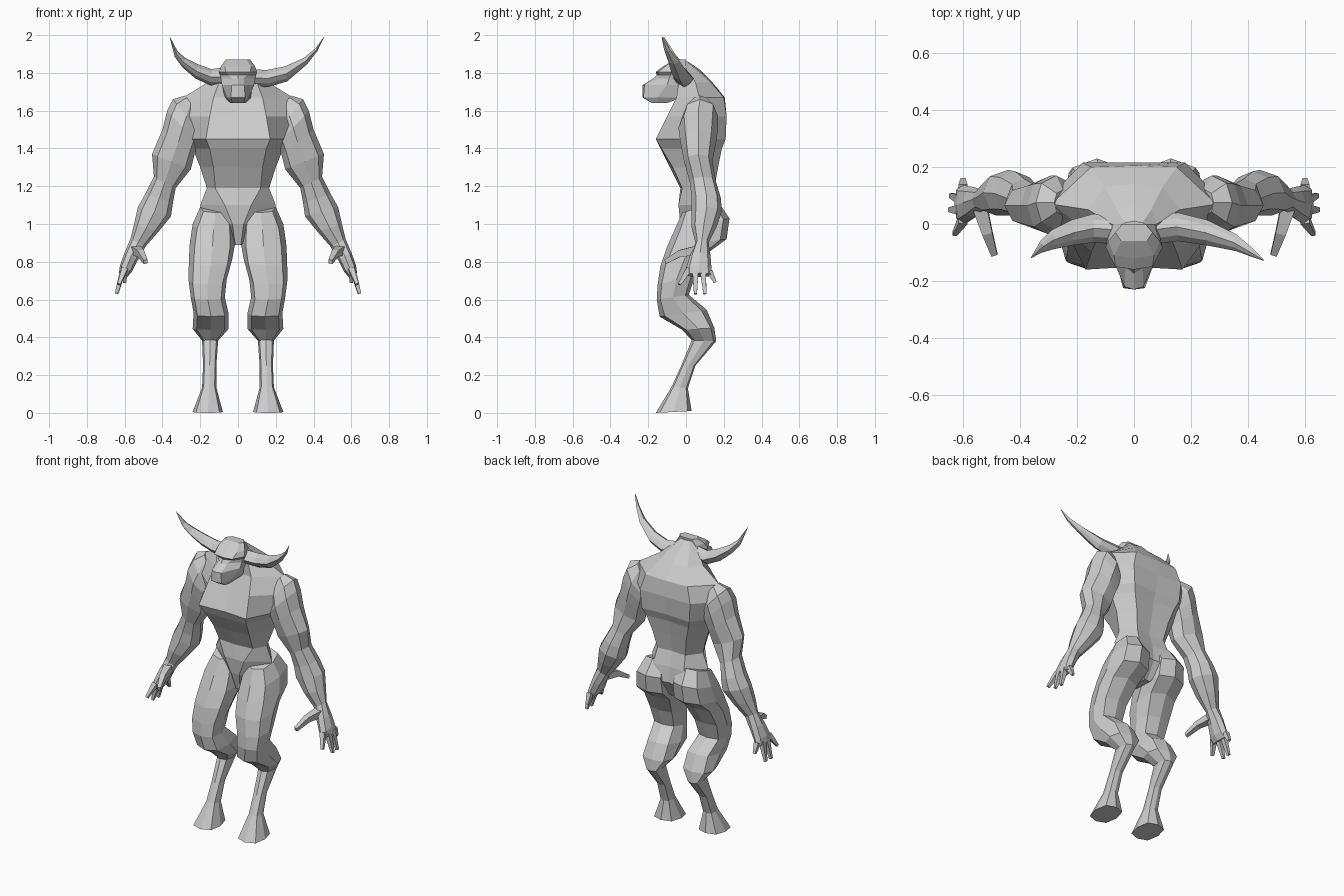
import bpy, bmesh, math
from mathutils import Vector

grey = bpy.data.materials.new("stone grey")
grey.diffuse_color = (0.6, 0.6, 0.6, 1)


def loft(name, rings):
    """Skin a list of equal-length point rings and cap both ends."""
    bm = bmesh.new()
    vs = [[bm.verts.new(p) for p in r] for r in rings]
    n = len(vs[0])
    for a, b in zip(vs, vs[1:]):
        for i in range(n):
            j = (i + 1) % n
            bm.faces.new((a[i], a[j], b[j], b[i]))
    bm.faces.new(vs[0])
    bm.faces.new(vs[-1])
    bmesh.ops.remove_doubles(bm, verts=bm.verts[:], dist=0.0005)
    bmesh.ops.recalc_face_normals(bm, faces=bm.faces[:])
    me = bpy.data.meshes.new(name)
    bm.to_mesh(me)
    bm.free()
    me.materials.append(grey)
    ob = bpy.data.objects.new(name, me)
    bpy.context.collection.objects.link(ob)
    return ob


def level(z, fc, fx, fy, sx, sy, bx, by, bc):
    """Mirrored eight-point level: front centre, front, side, back, back centre."""
    return [(0, fc, z), (fx, fy, z), (sx, sy, z), (bx, by, z), (0, bc, z),
            (-bx, by, z), (-sx, sy, z), (-fx, fy, z)]


def oval(c, u, v, k=0.78):
    """Eight-sided ring about c with half axes u and v."""
    c, u, v = Vector(c), Vector(u), Vector(v)
    return [c + u * a + v * b for a, b in
            ((1, 0), (k, k), (0, 1), (-k, k), (-1, 0), (-k, -k), (0, -1), (k, -k))]


def flip(rings, s):
    return [[(p[0] * s, p[1], p[2]) for p in r] for r in rings]


def spike(p0, p1, r0, r1, mid=None):
    """Tapered four-sided digit from p0 to p1, optionally bent through mid."""
    pts = [Vector(p) for p in ((p0, mid, p1) if mid else (p0, p1))]
    d = (pts[-1] - pts[0]).normalized()
    u = d.cross(Vector((1, 0, 0))).normalized()
    v = d.cross(u)
    out = []
    for i, p in enumerate(pts):
        r = r0 + (r1 - r0) * i / (len(pts) - 1)
        out.append([p + (u * a + v * b) * r for a, b in ((1, 1), (-1, 1), (-1, -1), (1, -1))])
    return out


# torso from crotch to the hump behind the head
loft("torso", [level(*r) for r in (
    (0.89, 0.00, 0.015, 0.00, 0.02, 0.06, 0.02, 0.12, 0.12),
    (1.00, -0.03, 0.03, -0.03, 0.17, 0.06, 0.10, 0.20, 0.18),
    (1.10, -0.04, 0.07, -0.04, 0.20, 0.06, 0.11, 0.18, 0.17),
    (1.19, -0.03, 0.12, -0.02, 0.165, 0.06, 0.10, 0.15, 0.14),
    (1.30, -0.085, 0.13, -0.07, 0.20, 0.08, 0.12, 0.17, 0.16),
    (1.40, -0.135, 0.15, -0.13, 0.24, 0.08, 0.15, 0.19, 0.18),
    (1.45, -0.15, 0.17, -0.16, 0.28, 0.06, 0.17, 0.21, 0.20),
    (1.57, -0.09, 0.15, -0.10, 0.33, 0.06, 0.18, 0.215, 0.215),
    (1.67, -0.04, 0.13, -0.05, 0.29, 0.07, 0.15, 0.20, 0.205),
    (1.75, -0.04, 0.10, -0.04, 0.16, 0.05, 0.10, 0.13, 0.14),
    (1.82, -0.03, 0.06, -0.03, 0.08, 0.00, 0.06, 0.05, 0.07),
    (1.86, -0.03, 0.03, -0.03, 0.05, -0.01, 0.03, 0.005, 0.01))])

# head with muzzle, eye sockets, brow and crown
loft("head", [level(*r) for r in (
    (1.64, -0.18, 0.03, -0.18, 0.04, -0.15, 0.04, -0.10, -0.10),
    (1.67, -0.23, 0.038, -0.225, 0.058, -0.15, 0.07, -0.02, -0.02),
    (1.735, -0.23, 0.033, -0.22, 0.085, -0.10, 0.08, 0.00, 0.00),
    (1.77, -0.175, 0.03, -0.15, 0.09, -0.09, 0.08, 0.00, 0.00),
    (1.79, -0.155, 0.05, -0.135, 0.095, -0.08, 0.08, 0.00, 0.00),
    (1.805, -0.16, 0.065, -0.15, 0.10, -0.08, 0.08, 0.00, 0.00),
    (1.835, -0.12, 0.07, -0.11, 0.09, -0.06, 0.07, 0.00, 0.00),
    (1.87, -0.06, 0.045, -0.06, 0.065, -0.03, 0.04, 0.00, 0.00))])

# horns: top and bottom edge points, centre y, half depth; the tips differ in length
HORNS = {
    "right_horn": ((0.07, 1.82, 0.08, 1.73, -0.02, 0.05), (0.15, 1.815, 0.16, 1.725, -0.01, 0.05),
                   (0.25, 1.835, 0.26, 1.755, -0.03, 0.045), (0.35, 1.88, 0.365, 1.845, -0.065, 0.03),
                   (0.41, 1.93, 0.42, 1.915, -0.10, 0.016), (0.454, 1.99, 0.456, 1.989, -0.127, 0.002)),
    "left_horn": ((-0.07, 1.83, -0.08, 1.73, -0.02, 0.05), (-0.14, 1.82, -0.15, 1.735, -0.015, 0.05),
                  (-0.21, 1.845, -0.225, 1.77, -0.03, 0.045), (-0.28, 1.88, -0.295, 1.83, -0.055, 0.035),
                  (-0.32, 1.915, -0.335, 1.885, -0.08, 0.022), (-0.36, 1.99, -0.362, 1.989, -0.118, 0.002))}
for name, rows in HORNS.items():
    loft(name, [oval(((a + c) / 2, y, (b + d) / 2), ((a - c) / 2, 0, (b - d) / 2), (0, h, 0), 0.6)
                for a, b, c, d, y, h in rows])

# leg rings: inner x, outer x, front y, front z, back y, back z
LEG = ((0.04, 0.20, -0.02, 1.06, 0.17, 1.12),
       (0.02, 0.24, -0.06, 0.97, 0.23, 1.03),
       (0.015, 0.255, -0.10, 0.88, 0.215, 0.92),
       (0.03, 0.26, -0.135, 0.78, 0.12, 0.85),
       (0.06, 0.262, -0.15, 0.68, 0.05, 0.73),
       (0.07, 0.25, -0.155, 0.60, 0.015, 0.625),
       (0.05, 0.235, -0.14, 0.51, 0.11, 0.545),
       (0.05, 0.24, -0.02, 0.44, 0.15, 0.45),
       (0.105, 0.19, 0.03, 0.385, 0.16, 0.38),
       (0.115, 0.185, -0.025, 0.25, 0.05, 0.25),
       (0.115, 0.19, -0.075, 0.14, 0.01, 0.13),
       (0.08, 0.24, -0.16, 0.0, 0.03, 0.01))

# arm rings: outer x, outer z, inner x, inner z, front y, back y
ARM = ((0.28, 1.68, 0.22, 1.60, 0.03, 0.12),
       (0.345, 1.66, 0.20, 1.48, -0.02, 0.17),
       (0.375, 1.60, 0.21, 1.42, -0.04, 0.17),
       (0.40, 1.50, 0.23, 1.37, -0.03, 0.16),
       (0.455, 1.37, 0.25, 1.29, -0.01, 0.14),
       (0.445, 1.25, 0.33, 1.19, 0.02, 0.16),
       (0.49, 1.16, 0.345, 1.11, 0.03, 0.185),
       (0.53, 1.09, 0.355, 1.04, 0.03, 0.19),
       (0.55, 1.00, 0.42, 0.96, 0.03, 0.16),
       (0.57, 0.92, 0.49, 0.88, 0.05, 0.12),
       (0.60, 0.85, 0.53, 0.81, 0.02, 0.13),
       (0.625, 0.78, 0.56, 0.75, 0.0, 0.135),
       (0.63, 0.74, 0.585, 0.72, 0.0, 0.14))

# finger root and tip
FINGERS = (((0.60, 0.125, 0.75), (0.60, 0.155, 0.69)), ((0.61, 0.09, 0.75), (0.642, 0.10, 0.63)),
           ((0.61, 0.05, 0.75), (0.645, 0.05, 0.63)), ((0.60, 0.015, 0.76), (0.63, -0.035, 0.68)))

leg = [oval(((a + b) / 2, (yf + yb) / 2, (zf + zb) / 2), ((b - a) / 2, 0, 0),
            (0, (yb - yf) / 2, (zb - zf) / 2)) for a, b, yf, zf, yb, zb in LEG]
arm = [oval(((a + c) / 2, (yf + yb) / 2, (b + d) / 2), ((a - c) / 2, 0, (b - d) / 2),
            (0, (yb - yf) / 2, 0), 0.72) for a, b, c, d, yf, yb in ARM]
for side, s in (("right", 1), ("left", -1)):
    loft(side + "_leg", flip(leg, s))
    loft(side + "_arm", flip(arm, s))
    loft(side + "_thumb", flip(spike((0.54, 0.06, 0.86), (0.49, -0.108, 0.80), 0.025, 0.011,
                                     (0.515, -0.03, 0.845)), s))
    for i, (p, q) in enumerate(FINGERS):
        loft(f"{side}_finger_{i + 1}", flip(spike(p, q, 0.016, 0.008), s))
